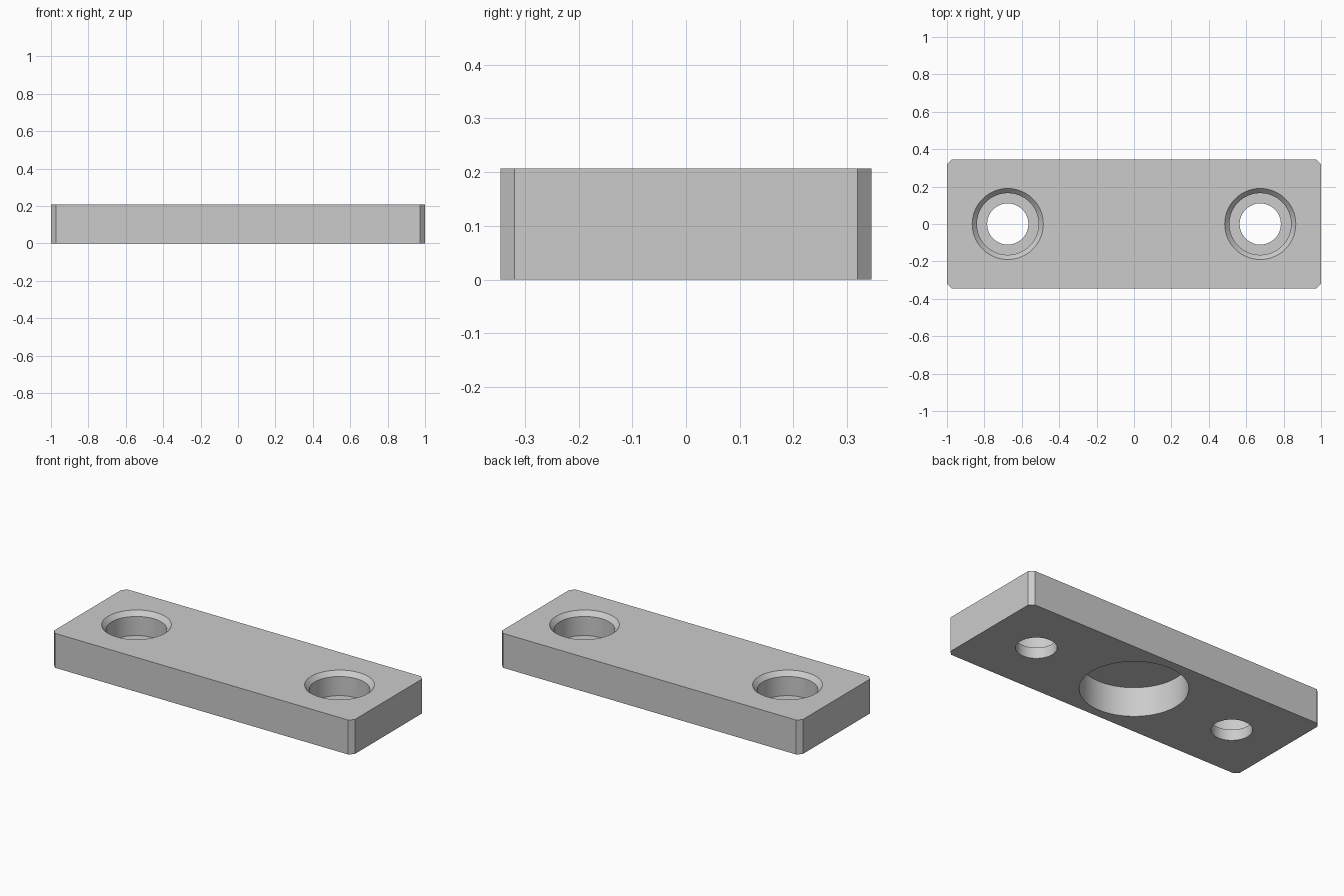
import bpy, bmesh
from math import cos, sin, tau, radians

LENGTH, WIDTH, HEIGHT = 2.0, 0.69, 0.207
CORNER = 0.026
HOLE_X = 0.675
SEGMENTS = 96

cube = bpy.data.objects.get("Cube")
if cube:
    bpy.data.objects.remove(cube, do_unlink=True)

grey = bpy.data.materials.new("plain grey")
grey.use_nodes = True
colour = (0.60, 0.60, 0.60, 1)
grey.diffuse_color = colour
grey.node_tree.nodes["Principled BSDF"].inputs["Base Color"].default_value = colour


def make_object(name, bm):
    bmesh.ops.recalc_face_normals(bm, faces=bm.faces)
    mesh = bpy.data.meshes.new(name)
    bm.to_mesh(mesh)
    bm.free()
    mesh.materials.append(grey)
    obj = bpy.data.objects.new(name, mesh)
    bpy.context.collection.objects.link(obj)
    return obj


def turned_cutter(name, x, profile):
    """Closed solid of revolution from (radius, height) pairs."""
    bm = bmesh.new()
    rings = [[bm.verts.new((x + r * cos(tau * i / SEGMENTS), r * sin(tau * i / SEGMENTS), z))
              for i in range(SEGMENTS)] for r, z in profile]
    for low, high in zip(rings, rings[1:]):
        for i in range(SEGMENTS):
            j = (i + 1) % SEGMENTS
            bm.faces.new((low[i], low[j], high[j], high[i]))
    bm.faces.new(rings[0])
    bm.faces.new(rings[-1])
    obj = make_object(name, bm)
    obj.hide_render = True
    return obj


# Plate with chamfered upright corners
bm = bmesh.new()
hx, hy = LENGTH / 2, WIDTH / 2
outline = []
for sx, sy in ((1, 1), (-1, 1), (-1, -1), (1, -1)):
    pair = [(sx * hx, sy * (hy - CORNER)), (sx * (hx - CORNER), sy * hy)]
    outline += pair if sx * sy > 0 else pair[::-1]
base = bm.faces.new([bm.verts.new((x, y, 0)) for x, y in outline])
top = bmesh.ops.extrude_face_region(bm, geom=[base])["geom"]
bmesh.ops.translate(bm, vec=(0, 0, HEIGHT),
                    verts=[v for v in top if isinstance(v, bmesh.types.BMVert)])
plate = make_object("mounting_plate", bm)

# Stepped screw holes with a chamfered rim, and a round pocket underneath
screw_profile = [(0.11, -0.1), (0.11, 0.065), (0.165, 0.065), (0.165, HEIGHT - 0.027),
                 (0.19, HEIGHT), (0.19, HEIGHT + 0.1)]
cutters = [turned_cutter(f"{side}_screw_hole_cutter", x, screw_profile)
           for side, x in (("left", HOLE_X), ("right", -HOLE_X))]
cutters.append(turned_cutter("pocket_cutter", 0, [(0.29, -0.1), (0.29, 0.175)]))

# Cut the holes, then drop the cutters
bpy.ops.object.select_all(action="DESELECT")
plate.select_set(True)
bpy.context.view_layer.objects.active = plate
for cutter in cutters:
    cut = plate.modifiers.new("cut", "BOOLEAN")
    cut.operation = "DIFFERENCE"
    cut.solver = "EXACT"
    cut.object = cutter
    bpy.ops.object.modifier_apply(modifier=cut.name)
    bpy.data.objects.remove(cutter, do_unlink=True)

bpy.ops.object.shade_smooth_by_angle(angle=radians(30))
